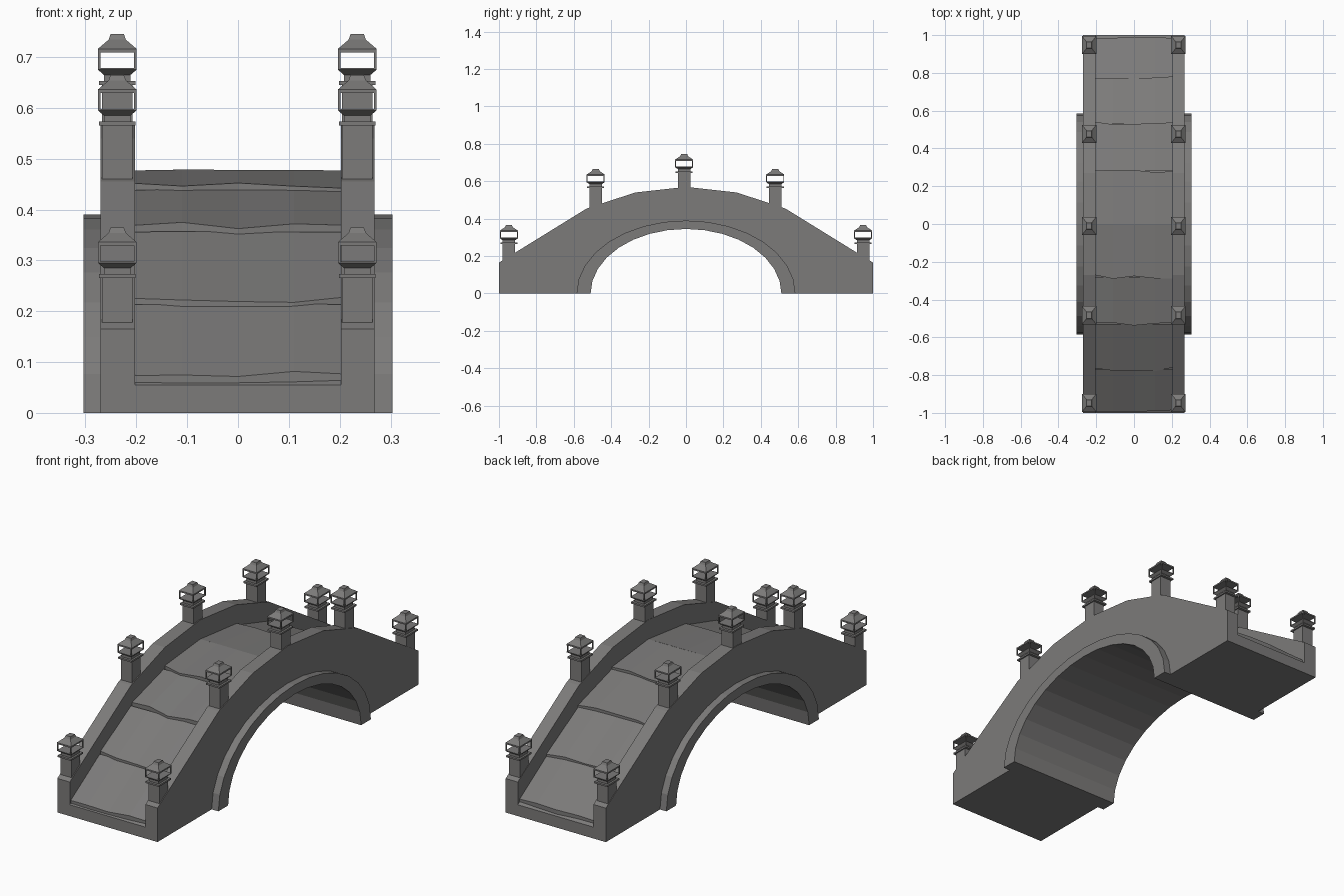
import bpy, bmesh, math, random

if "Cube" in bpy.data.objects:
    bpy.data.objects.remove(bpy.data.objects["Cube"])

random.seed(4)
stone = bpy.data.materials.new("grey stone")
stone.diffuse_color = (0.2, 0.196, 0.193, 1)
stone.use_nodes = True
stone.node_tree.nodes["Principled BSDF"].inputs["Base Color"].default_value = stone.diffuse_color


def finish(name, bm):
    bmesh.ops.recalc_face_normals(bm, faces=bm.faces)
    me = bpy.data.meshes.new(name)
    bm.to_mesh(me)
    bm.free()
    me.materials.append(stone)
    ob = bpy.data.objects.new(name, me)
    bpy.context.collection.objects.link(ob)
    return ob


def extrude_profile(name, pts, x0, x1):
    """Extrude a closed (y, z) outline along x."""
    bm = bmesh.new()
    face = bm.faces.new([bm.verts.new((x0, y, z)) for y, z in pts])
    res = bmesh.ops.extrude_face_region(bm, geom=[face])
    for v in res["geom"]:
        if isinstance(v, bmesh.types.BMVert):
            v.co.x = x1
    bmesh.ops.triangulate(bm, faces=[f for f in bm.faces if len(f.verts) > 4])
    return finish(name, bm)


def arc(a, b, n=16):
    return [(a * math.cos(math.pi * i / n), b * math.sin(math.pi * i / n)) for i in range(n + 1)]


def frustum(bm, x, y, z0, z1, w0, w1, ky):
    """Square tapered block; ky stretches it along y."""
    rings = []
    for z, w in ((z0, w0 / 2), (z1, w1 / 2)):
        rings.append([bm.verts.new((x + sx * w, y + sy * w * ky, z))
                      for sx, sy in ((-1, -1), (1, -1), (1, 1), (-1, 1))])
    lo, hi = rings
    bm.faces.new(lo[::-1])
    bm.faces.new(hi)
    for i in range(4):
        j = (i + 1) % 4
        bm.faces.new((lo[i], lo[j], hi[j], hi[i]))


# Parapet outline (left to right), shared by walls and core
half = [(-1, 0.165), (-0.53, 0.455), (-0.44, 0.485), (-0.27, 0.54)]
top = half + [(0, 0.57)] + [(-y, z) for y, z in half[::-1]]
opening = arc(0.54, 0.365)


def body_outline(drop):
    return [(-1, 0)] + [(y, z - drop) for y, z in top] + [(1, 0)] + opening


# Side walls and the core under the paving
extrude_profile("left_wall", body_outline(0), -0.27, -0.203)
extrude_profile("right_wall", body_outline(0), 0.203, 0.268)
extrude_profile("bridge_core", body_outline(0.11), -0.203, 0.203)

# Projecting arch ring with full-width underside
extrude_profile("arch_ring", arc(0.585, 0.39) + arc(0.51, 0.345)[::-1], -0.304, 0.304)

# Paving slabs with uneven leading edges
joints = [(-0.995, 0.07), (-0.77, 0.22), (-0.53, 0.363), (-0.28, 0.445), (0, 0.476)]
xs = [-0.204, -0.11, 0.0, 0.11, 0.204]
for side in (-1, 1):
    for k in range(4):
        (ya, za), (yb, zb) = joints[k], joints[k + 1]
        bm = bmesh.new()
        rows = []
        for x in xs:
            j = random.uniform(-0.012, 0.012) if k else random.uniform(0, 0.012)
            lift = random.uniform(0, 0.01) if abs(x) < 0.2 else 0.002
            sect = [(ya + j, za + lift + j * 0.5), (yb, zb - (0.008 if k < 3 else 0) + lift * 0.4),
                    (yb, zb - 0.03), (ya + j, za - 0.016 + j * 0.5)]
            rows.append([bm.verts.new((x, -side * y, z)) for y, z in sect])
        bm.faces.new(rows[0])
        bm.faces.new(rows[-1])
        for a, b in zip(rows, rows[1:]):
            for i in range(4):
                bm.faces.new((a[i], a[(i + 1) % 4], b[(i + 1) % 4], b[i]))
        finish("paving_slab", bm)

# Posts with open stone lanterns; h is the height of the lantern tip
for y, h in ((-0.947, 0.365), (-0.483, 0.665), (-0.01, 0.745), (0.477, 0.665), (0.947, 0.365)):
    for x in (-0.2375, 0.2345):
        bm = bmesh.new()
        frustum(bm, x, y, h - 0.21, h - 0.1, 0.06, 0.06, 1.1)
        finish("post", bm)
        bm = bmesh.new()
        # collar, neck, flared base, base rim, top rim, roof, cap (z below tip, widths)
        for z0, z1, w0, w1 in ((0.1, 0.092, 0.072, 0.072), (0.092, 0.08, 0.053, 0.053),
                               (0.08, 0.07, 0.053, 0.076), (0.07, 0.067, 0.076, 0.076),
                               (0.036, 0.029, 0.076, 0.076), (0.029, 0.011, 0.076, 0.034),
                               (0.011, 0.0, 0.034, 0.026)):
            frustum(bm, x, y, h - z0, h - z1, w0, w1, 1.27)
        # corner bars of the lantern
        for sx in (-1, 1):
            for sy in (-1, 1):
                frustum(bm, x + sx * 0.0355, y + sy * 0.0457, h - 0.067, h - 0.036, 0.005, 0.005, 1)
        finish("lantern", bm)
